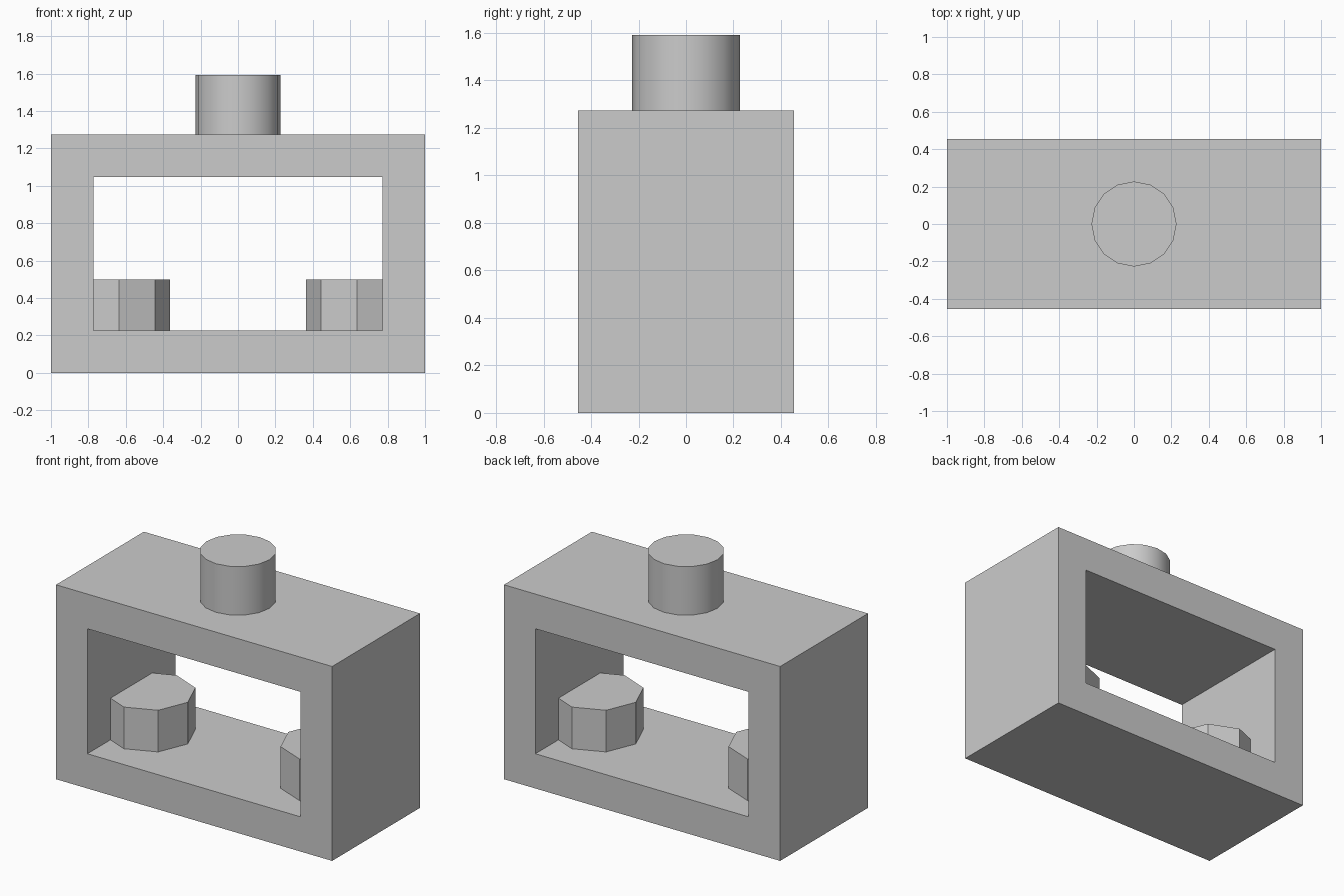
import bpy
import bmesh
import math

default = bpy.data.objects.get("Cube")
if default:
    bpy.data.objects.remove(default, do_unlink=True)

U = 2 / 8.8  # wall thickness, the base unit of the design

grey = bpy.data.materials.new("light_grey")
grey.use_nodes = True
colour = (0.6, 0.6, 0.6, 1)
grey.diffuse_color = colour
grey.node_tree.nodes["Principled BSDF"].inputs["Base Color"].default_value = colour


def add_object(name, bm):
    bmesh.ops.recalc_face_normals(bm, faces=bm.faces)
    mesh = bpy.data.meshes.new(name)
    bm.to_mesh(mesh)
    bm.free()
    mesh.materials.append(grey)
    obj = bpy.data.objects.new(name, mesh)
    bpy.context.collection.objects.link(obj)
    return obj


def prism(name, sides, radius, x, bottom, top):
    bm = bmesh.new()
    ring = [bm.verts.new((x + radius * math.cos(math.tau * i / sides),
                          radius * math.sin(math.tau * i / sides), bottom))
            for i in range(sides)]
    face = bm.faces.new(ring)
    up = bmesh.ops.extrude_face_region(bm, geom=[face])["geom"]
    moved = [v for v in up if isinstance(v, bmesh.types.BMVert)]
    bmesh.ops.translate(bm, verts=moved, vec=(0, 0, top - bottom))
    return add_object(name, bm)


# Rectangular frame, open from front to back
half_w, half_d, height = 4.4 * U, 2 * U, 5.6 * U
bm = bmesh.new()


def rectangle(y, inset):
    x, low, high = half_w - inset, inset, height - inset
    return [bm.verts.new(p) for p in
            ((-x, y, low), (x, y, low), (x, y, high), (-x, y, high))]


loops = [rectangle(-half_d, 0), rectangle(half_d, 0),
         rectangle(half_d, U), rectangle(-half_d, U)]
for a, b in zip(loops, loops[1:] + loops[:1]):
    for i in range(4):
        j = (i + 1) % 4
        bm.faces.new((a[i], a[j], b[j], b[i]))
add_object("frame", bm)

# Octagonal pegs, partly sunk into the side walls
for name, side in (("left_peg", 1), ("right_peg", -1)):
    prism(name, 8, 1.2 * U, side * 2.8 * U, U, 2.2 * U)

# Round stud on top
stud = prism("top_stud", 16, U, 0, height, 7 * U)
bpy.ops.object.select_all(action="DESELECT")
stud.select_set(True)
bpy.context.view_layer.objects.active = stud
bpy.ops.object.shade_smooth_by_angle(angle=math.radians(30))
